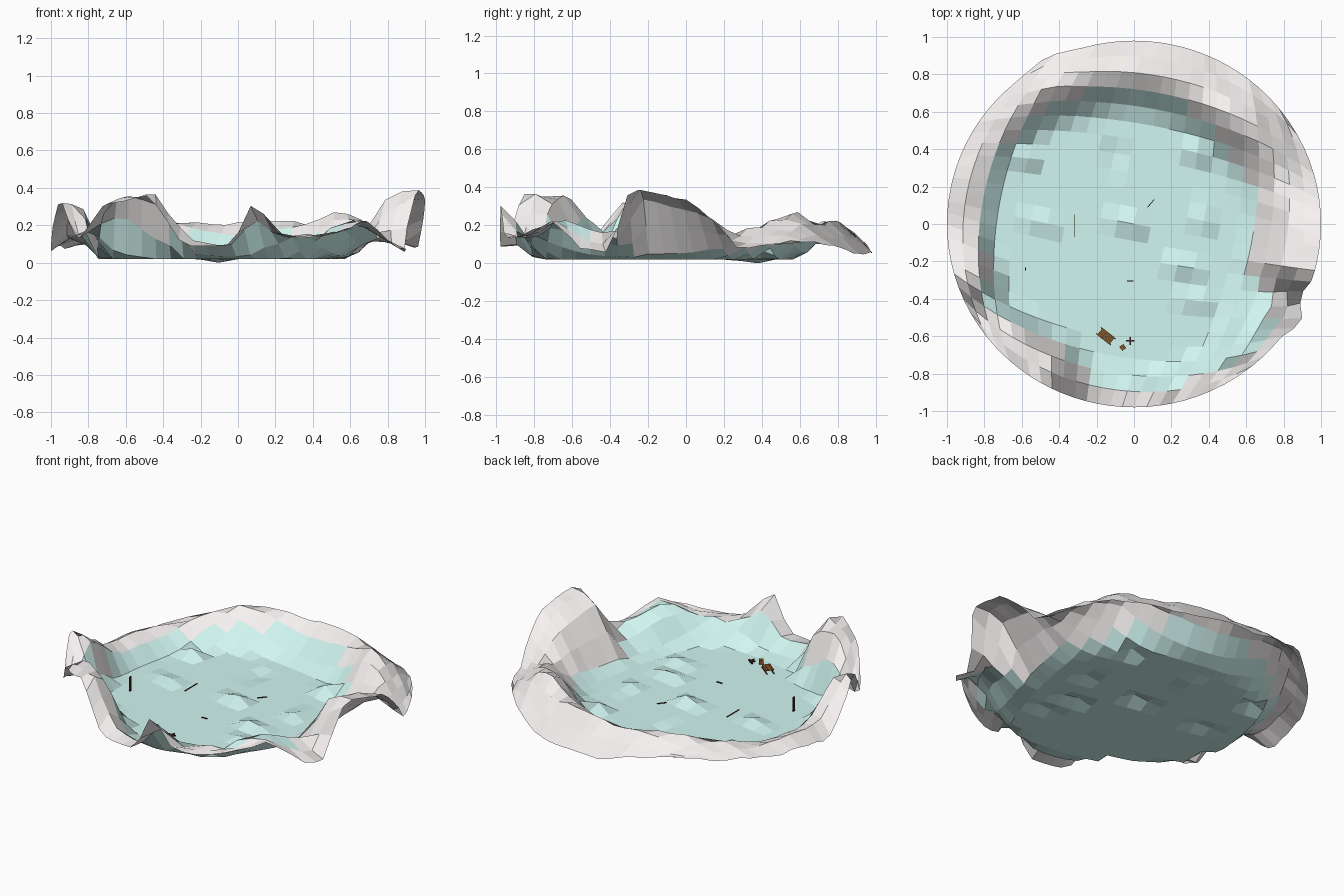
import bpy, bmesh, math, random
from mathutils import Matrix, Vector

if "Cube" in bpy.data.objects:
    bpy.data.objects.remove(bpy.data.objects["Cube"])

random.seed(4)


def material(name, rgb):
    m = bpy.data.materials.new(name)
    m.diffuse_color = (*rgb, 1)
    m.use_nodes = True
    m.node_tree.nodes["Principled BSDF"].inputs["Base Color"].default_value = m.diffuse_color
    return m


SNOW = material("snow", (0.92, 0.89, 0.88))
ICE = material("ice", (0.64, 0.92, 0.88))
WOOD = material("wood", (0.24, 0.09, 0.02))
DARK = material("dark_wood", (0.08, 0.03, 0.02))

# Rim profile by compass angle: angle, foot radius, crest height, edge height, ice radius
RIM = [
    (0, .58, .31, .34, .66), (10, .58, .24, .22, .68), (16, .57, .17, .08, .68),
    (30, .54, .21, .12, .62), (43, .53, .29, .13, .62), (60, .54, .25, .07, .68),
    (90, .56, .22, .06, .70), (118, .60, .24, .15, .76), (135, .66, .20, .12, .80),
    (152, .71, .15, .10, .80), (180, .75, .17, .08, .78), (198, .75, .32, .36, .82),
    (210, .78, .18, .12, .95), (224, .70, .37, .33, .78), (241, .68, .38, .37, .74),
    (253, .76, .13, .10, .86), (268, .78, .10, .11, .88), (275, .80, .22, .34, .88),
    (283, .78, .15, .14, .88), (300, .74, .16, .16, .90), (314, .68, .25, .23, .92),
    (326, .62, .19, .10, .90), (335, .59, .15, .06, .72), (343, .58, .38, .41, .65),
    (353, .58, .36, .38, .65), (360, .58, .31, .34, .66)]

# Bumps and dips in the ice: x, y, height
BUMPS = [(-.03, .02, .08), (-.5, .0, .05), (.38, .04, .04), (.27, -.24, .07),
         (-.57, .38, .08), (.33, .40, .07), (-.1, .35, -.03), (.33, -.40, .05)]

# Outline bulges and dents: angle, half width, amount
OUTLINE = [(329, 7, .045), (336, 6, -.035), (117, 10, .025)]


def rim_at(angle):
    a = math.degrees(angle) % 360
    for lo, hi in zip(RIM, RIM[1:]):
        if lo[0] <= a <= hi[0]:
            t = (a - lo[0]) / (hi[0] - lo[0])
            return [p + (q - p) * t for p, q in zip(lo[1:], hi[1:])]


def height(x, y):
    r, angle = math.hypot(x, y), math.atan2(y, x)
    foot, crest, edge, _ = rim_at(angle)
    base = 0.03
    if r <= foot:
        z = base
        for bx, by, h in BUMPS:
            z += h * max(0, 1 - math.hypot(x - bx, y - by) / 0.08)
        return z
    # the crest sits further in along the back right
    ridge = 0.88 - 0.09 * max(0, math.cos(1.5 * (angle - 1.05))) * (abs(angle - 1.05) < 1.1)
    if r < ridge:
        t = (r - foot) / (ridge - foot)
        t = t * t * (3 - 2 * t)
        return base + (crest - base) * t + random.uniform(-.01, .01) * t
    t = min(1, (r - ridge) / (0.98 - ridge))
    return crest + (edge - crest) * t + random.uniform(-.01, .01)


# Frozen basin: a square grid rounded into a disc, then raised at the rim
N = 22
turn = Matrix.Rotation(math.radians(-11), 2)
bm = bmesh.new()
grid = []
for j in range(N + 1):
    row = []
    for i in range(N + 1):
        u, v = 2 * i / N - 1, 2 * j / N - 1
        p = turn @ Vector((u * math.sqrt(1 - v * v / 2), v * math.sqrt(1 - u * u / 2)))
        a = math.degrees(math.atan2(p.y, p.x)) % 360
        k = 1 + p.length ** 4 * sum(d * max(0, 1 - abs(a - c) / w) for c, w, d in OUTLINE)
        x, y = p.x * k, p.y * 0.98 * k
        row.append(bm.verts.new((x, y, height(x, y))))
    grid.append(row)
for j in range(N):
    for i in range(N):
        f = bm.faces.new((grid[j][i], grid[j][i + 1], grid[j + 1][i + 1], grid[j + 1][i]))
        c = f.calc_center_median()
        f.material_index = int(c.xy.length < rim_at(math.atan2(c.y, c.x))[3])
low = min(v.co.z for v in bm.verts)
for v in bm.verts:
    v.co.z -= low
mesh = bpy.data.meshes.new("frozen_basin")
bm.to_mesh(mesh)
bm.free()
mesh.materials.append(SNOW)
mesh.materials.append(ICE)
bpy.context.collection.objects.link(bpy.data.objects.new("frozen_basin", mesh))


def boxes(name, parts, loc, angle, mat):
    """One object made of boxes, each given as (centre, size)."""
    b = bmesh.new()
    for centre, size in parts:
        m = Matrix.Translation(centre) @ Matrix.Diagonal((*size, 1))
        bmesh.ops.create_cube(b, size=1, matrix=m)
    me = bpy.data.meshes.new(name)
    b.to_mesh(me)
    b.free()
    me.materials.append(mat)
    ob = bpy.data.objects.new(name, me)
    ob.location = loc
    ob.rotation_euler.z = math.radians(angle)
    bpy.context.collection.objects.link(ob)


# Sled: cross slats on two runners
sled = [((-.035 + .014 * k, 0, .022), (.013, .048, .004)) for k in range(6)]
for s in (-1, 1):
    sled.append(((0, .02 * s, .004), (.10, .005, .006)))
    sled += [((x, .02 * s, .013), (.005, .005, .016)) for x in (-.03, .03)]
boxes("sled", sled, (-.15, -.60, .025), -38, WOOD)

# Crate and crossed marker beside the sled
boxes("crate", [((0, 0, .012), (.026, .026, .024))], (-.06, -.66, .025), 35, WOOD)
boxes("crossed_marker", [((0, 0, .02), (.044, .009, .008)),
                         ((0, 0, .02), (.009, .044, .008)),
                         ((0, 0, .01), (.008, .008, .02))], (-.02, -.625, .025), 0, DARK)

# Sticks lying on the ice and a standing post
boxes("long_stick", [((0, 0, 0), (.12, .004, .005))], (-.32, -.01, .03), 90, WOOD)
boxes("short_stick", [((0, 0, 0), (.055, .004, .005))], (.09, .11, .03), 50, DARK)
boxes("small_stick", [((0, 0, 0), (.035, .007, .005))], (-.02, -.305, .03), 0, DARK)
boxes("post", [((0, 0, .045), (.006, .015, .09))], (-.58, -.24, .025), 0, DARK)
